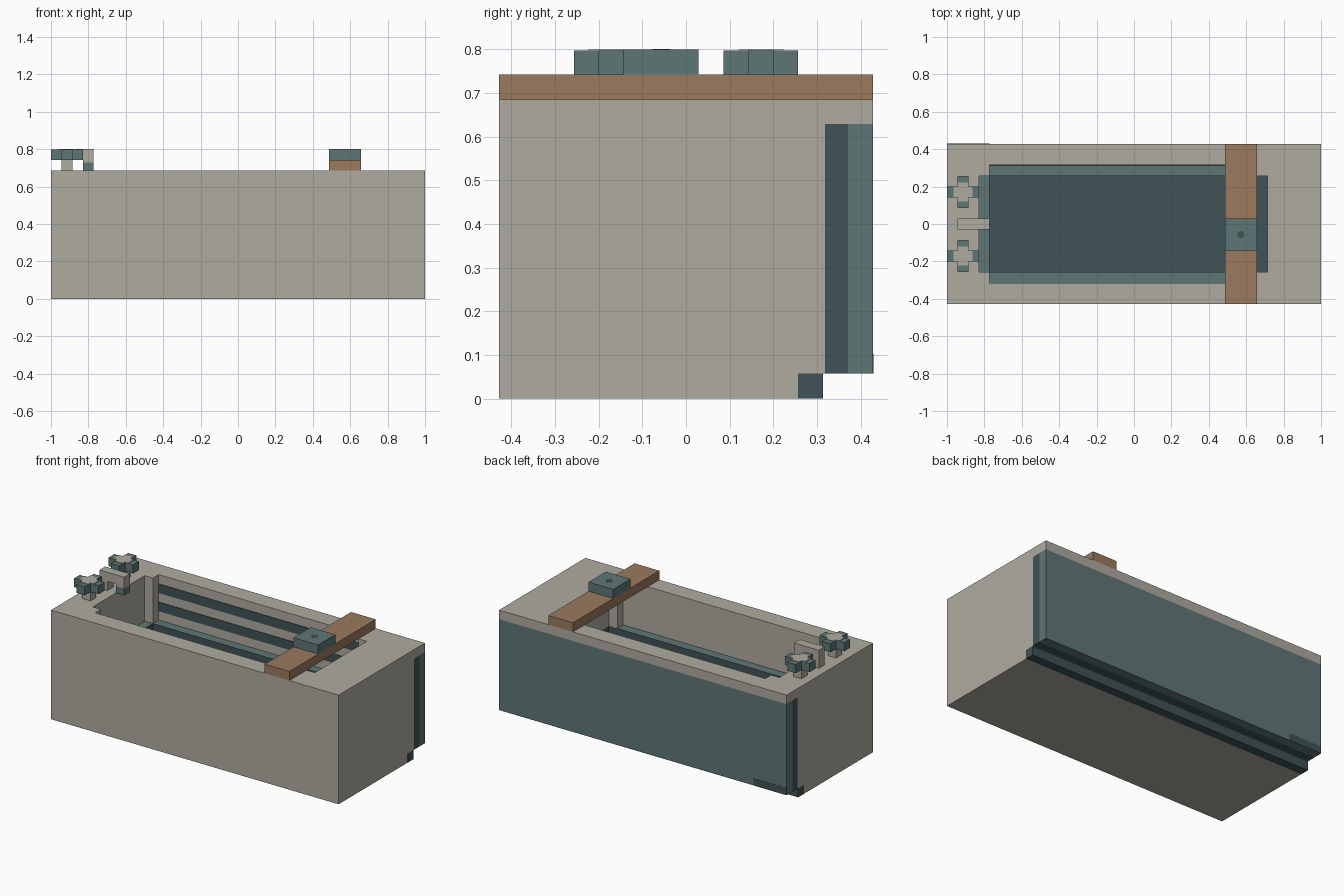
import bpy, bmesh, math

cube = bpy.data.objects.get("Cube")
if cube:
    bpy.data.objects.remove(cube, do_unlink=True)

U = 2 / 35  # one block


def material(name, rgb):
    m = bpy.data.materials.new(name)
    m.use_nodes = True
    m.diffuse_color = (*rgb, 1)
    bsdf = next(n for n in m.node_tree.nodes if n.type == 'BSDF_PRINCIPLED')
    bsdf.inputs["Base Color"].default_value = (*rgb, 1)
    bsdf.inputs["Roughness"].default_value = 0.8
    return m


STONE = material("warm grey", (0.43, 0.407, 0.356))
TEAL = material("teal", (0.114, 0.181, 0.181))
DARK = material("dark teal", (0.051, 0.084, 0.095))
WOOD = material("brown wood", (0.325, 0.195, 0.112))


def prism(name, points, axis, lo, hi, mats):
    """Extrude a closed outline along an axis; outline is (y, z) for x, (x, y) for z."""
    bm = bmesh.new()
    place = (lambda a, b: (lo, a, b)) if axis == 'x' else (lambda a, b: (a, b, lo))
    face = bm.faces.new([bm.verts.new(place(*p)) for p in points])
    moved = bmesh.ops.extrude_face_region(bm, geom=[face])["geom"]
    step = (hi - lo, 0, 0) if axis == 'x' else (0, 0, hi - lo)
    bmesh.ops.translate(bm, vec=step, verts=[g for g in moved if isinstance(g, bmesh.types.BMVert)])
    bmesh.ops.recalc_face_normals(bm, faces=bm.faces)
    mesh = bpy.data.meshes.new(name)
    bm.to_mesh(mesh)
    bm.free()
    for m in mats:
        mesh.materials.append(m)
    ob = bpy.data.objects.new(name, mesh)
    bpy.context.collection.objects.link(ob)
    return ob


def box(name, x, y, z, mat):
    """Box from (low, high) ranges in blocks."""
    x, y, z = ([v * U for v in r] for r in (x, y, z))
    return prism(name, [(x[0], y[0]), (x[1], y[0]), (x[1], y[1]), (x[0], y[1])], 'z', z[0], z[1], [mat])


def cross(x0, x1, xi0, xi1, y, yi):
    """Rectangle with a square notch at each corner, in blocks."""
    pts = [(x0, -yi), (xi0, -yi), (xi0, -y), (xi1, -y), (xi1, -yi), (x1, -yi),
           (x1, yi), (xi1, yi), (xi1, y), (xi0, y), (xi0, yi), (x0, yi)]
    return [(a * U, b * U) for a, b in pts]


# Tub shell: stepped side outline, hollowed by the basin
outline = [(-7.5, 0), (4.5, 0), (4.5, 1), (5.6, 1), (5.6, 11), (7.5, 11), (7.5, 12), (-7.5, 12)]
tub = prism("tub_shell", [(y * U, z * U) for y, z in outline], 'x', -0.9995, 0.9995, [STONE, TEAL, DARK])
basin = prism("basin_cutter", cross(-14.5, 12.5, -13.5, 11.5, 5.5, 4.5), 'z', 7 * U, 13 * U, [STONE])
floor = box("floor_cutter", (-13.5, 12.5), (-4.49, 4.49), (6, 12.6), STONE)
for cutter in (basin, floor):
    mod = tub.modifiers.new("hollow", 'BOOLEAN')
    mod.operation = 'DIFFERENCE'
    mod.solver = 'EXACT'
    mod.object = cutter
bpy.context.view_layer.update()
hollow = bpy.data.meshes.new_from_object(tub.evaluated_get(bpy.context.evaluated_depsgraph_get()))
tub.modifiers.clear()
tub.data = hollow
for cutter in (basin, floor):
    bpy.data.objects.remove(cutter, do_unlink=True)
hollow.materials.clear()
for m in (STONE, TEAL, DARK):
    hollow.materials.append(m)

# Basin colours: ledge is teal, sunken floor and its sides are dark
for f in hollow.polygons:
    z, inside = f.center.z / U, abs(f.center.x) < 0.95 and abs(f.center.y) < 5.52 * U
    f.material_index = 0
    if inside and f.normal.z > 0.9 and 6.9 < z < 7.1:
        f.material_index = 1
    elif inside and 5.9 < z < 6.9:
        f.material_index = 2

# Back panels
END = 17.5
box("back_panel_core", (-END, END), (5.5 + 0.08, 6.5), (1, 11), DARK)
box("back_panel", (-END, END), (6.5, 7.5), (1, 11), TEAL)
box("back_foot_bar", (-END, END), (4.5, 5.5), (0, 1), DARK)
box("back_corner_patch", (-END, -13.5), (7.5, 7.52), (1, 1.8), DARK)

# Dark bands along the back wall of the basin
for i, z in enumerate((8, 10)):
    box(f"basin_band_{i + 1}", (-13.5, 11.5), (5.44, 5.52), (z, z + 1), DARK)

# Taps: stem, cross handle and pale cap
for side, y in (("right", -3), ("left", 3)):
    box(f"tap_stem_{side}", (-16.5, -15.5), (y - 0.5, y + 0.5), (12, 13), STONE)
    handle = prism(f"tap_handle_{side}", cross(-1.5, 1.5, -0.5, 0.5, 1.5, 0.5), 'z', 13 * U, 14 * U - 0.003, [TEAL])
    cap = prism(f"tap_cap_{side}", cross(-0.9, 0.9, -0.5, 0.5, 0.9, 0.5), 'z', 14 * U - 0.003, 14 * U, [STONE])
    for ob in (handle, cap):
        ob.location = (-16 * U, y * U, 0)

# Spout with a teal mouth
box("spout_stem", (-16.5, -15.5), (-0.5, 0.5), (12, 13), STONE)
box("spout_bar", (-16.5, -13.5), (-0.5, 0.5), (13, 14), STONE)
box("spout_drop", (-14.5, -13.5), (-0.5, 0.5), (12.75, 13), STONE)
box("spout_mouth", (-14.5, -13.5), (-0.5, 0.5), (12, 12.75), TEAL)

# Bath board with soap
box("bath_board", (8.5, 11.5), (-7.5, 7.5), (12, 13), WOOD)
box("soap", (8.5, 11.5), (-2.5, 0.5), (13, 14), TEAL)
dot = [(0.02 * math.cos(a * math.tau / 12), 0.02 * math.sin(a * math.tau / 12)) for a in range(12)]
prism("soap_dot", dot, 'z', 14 * U - 0.002, 14 * U + 0.001, [DARK]).location = (10 * U, -U, 0)
